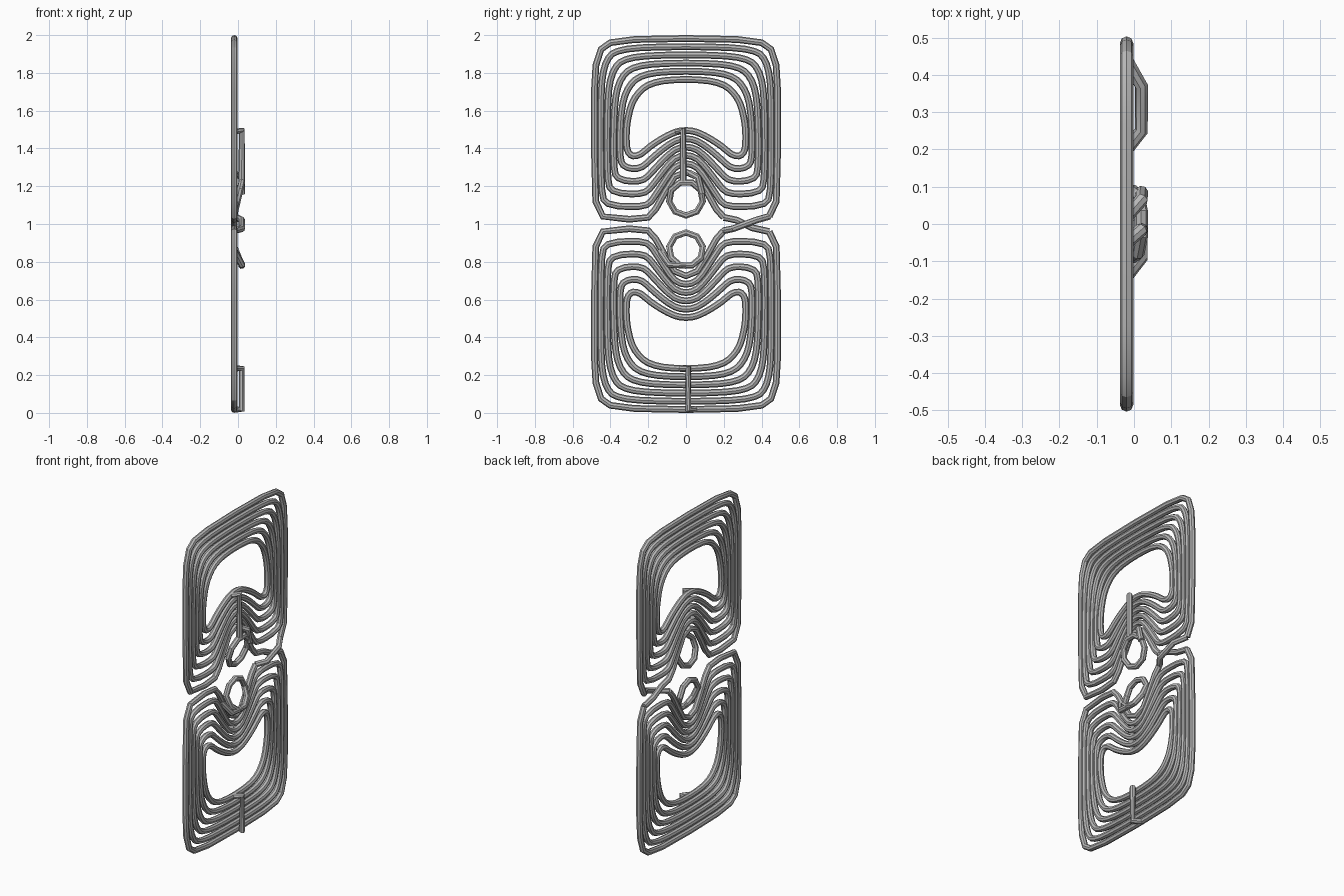
import bpy
import math
from mathutils import Vector

cube = bpy.data.objects.get("Cube")
if cube:
    bpy.data.objects.remove(cube, do_unlink=True)

steel = bpy.data.materials.new("mid_grey")
steel.use_nodes = True
GREY = (0.48, 0.48, 0.48, 1)
steel.diffuse_color = GREY
steel.node_tree.nodes["Principled BSDF"].inputs["Base Color"].default_value = GREY

R = 0.018            # wire radius
BACK, FRONT = -0.02, 0.02   # the two wire layers along x
TURNS = 6


def wire(name, points, closed=False):
    """Eight-sided tube along a poly path, turned into a mesh."""
    curve = bpy.data.curves.new(name, "CURVE")
    curve.dimensions = "3D"
    curve.bevel_depth = R
    curve.bevel_resolution = 2
    curve.use_fill_caps = True
    spline = curve.splines.new("POLY")
    spline.points.add(len(points) - 1)
    for p, co in zip(spline.points, points):
        p.co = (*co, 1)
    spline.use_cyclic_u = closed
    curve.materials.append(steel)
    obj = bpy.data.objects.new(name, curve)
    bpy.context.collection.objects.link(obj)
    bpy.ops.object.select_all(action="DESELECT")
    obj.select_set(True)
    bpy.context.view_layer.objects.active = obj
    bpy.ops.object.convert(target="MESH")
    bpy.ops.object.shade_smooth_by_angle(angle=math.radians(30))


# Half profiles (y, z) from the bottom middle round to the top middle
OUTER = [(0, 1.275), (.06, 1.25), (.11, 1.17), (.16, 1.08), (.2, 1.035),
         (.3, 1.025), (.44, 1.04), (.478, 1.12), (.485, 1.4), (.485, 1.7),
         (.477, 1.84), (.45, 1.925), (.4, 1.96), (.27, 1.977), (0, 1.982)]
INNER = [(0, 1.495), (.06, 1.485), (.13, 1.45), (.19, 1.41), (.24, 1.37),
         (.28, 1.36), (.305, 1.38), (.315, 1.42), (.315, 1.5), (.305, 1.57),
         (.285, 1.64), (.25, 1.695), (.2, 1.735), (.12, 1.758), (0, 1.765)]


def turn(t):
    """One full turn, blended between the outer and inner profile."""
    half = [Vector(a).lerp(Vector(b), t) for a, b in zip(OUTER, INNER)]
    left = [Vector((-p.x, p.y)) for p in reversed(half[1:-1])]
    return half + left


def rounded(pts):
    """Add a curved midpoint to every segment of a closed loop."""
    out = []
    n = len(pts)
    for k, p in enumerate(pts):
        q, before, after = pts[(k + 1) % n], pts[k - 1], pts[(k + 2) % n]
        out += [p, (p + q) * 0.5625 - (before + after) * 0.0625]
    return out


def flip(z, lower):
    return 2 - z if lower else z


for lower in (False, True):
    side = "lower" if lower else "upper"
    for i in range(TURNS):
        path = turn(i / (TURNS - 1))
        if i == 0:
            # the outer turn is open where the two coils cross over
            path = path[6:] + path[:5]
        else:
            path = rounded(path)
        wire(f"{side}_turn_{i + 1}",
             [(BACK, p.x, flip(p.y, lower)) for p in path], closed=i > 0)

    # small end ring, leaning from the back layer to the front layer
    reach = 0.1 if lower else 0.17
    ring = []
    for k in range(9):
        a = math.radians(110 + k * 40)
        y, z = .09 * math.cos(a), 1.135 + .09 * math.sin(a)
        lean = min(max((z - 1.22 + reach) / reach, 0), 1)
        ring.append((BACK + (FRONT - BACK) * lean, y, flip(z, lower)))
    wire(f"{side}_end_ring", ring, closed=True)

# Crossing links between the two coils
wire("crossing_link_back", [(BACK, .2, 1.035), (BACK, .27, 1.02),
                            (BACK, .35, .98), (BACK, .44, .96)])
wire("crossing_link_front", [(BACK, .2, .965), (FRONT, .25, .975),
                             (FRONT, .37, 1.02), (BACK, .44, 1.04)])

# Bridges that carry the inner ends over the turns
wire("upper_bridge", [(BACK, -.05, 1.487), (FRONT, -.015, 1.495),
                      (FRONT, -.015, 1.27), (FRONT, -.015, 1.225)])
wire("upper_ring_link", [(BACK, .02, 1.27), (FRONT, .065, 1.245), (FRONT, .085, 1.16)])
wire("lower_bridge", [(BACK, -.03, .235), (FRONT, .012, .235),
                      (FRONT, .012, .02), (BACK, .05, .018)])
wire("lower_ring_link", [(BACK, -.14, .86), (FRONT, -.09, .785), (FRONT, 0, .78)])
